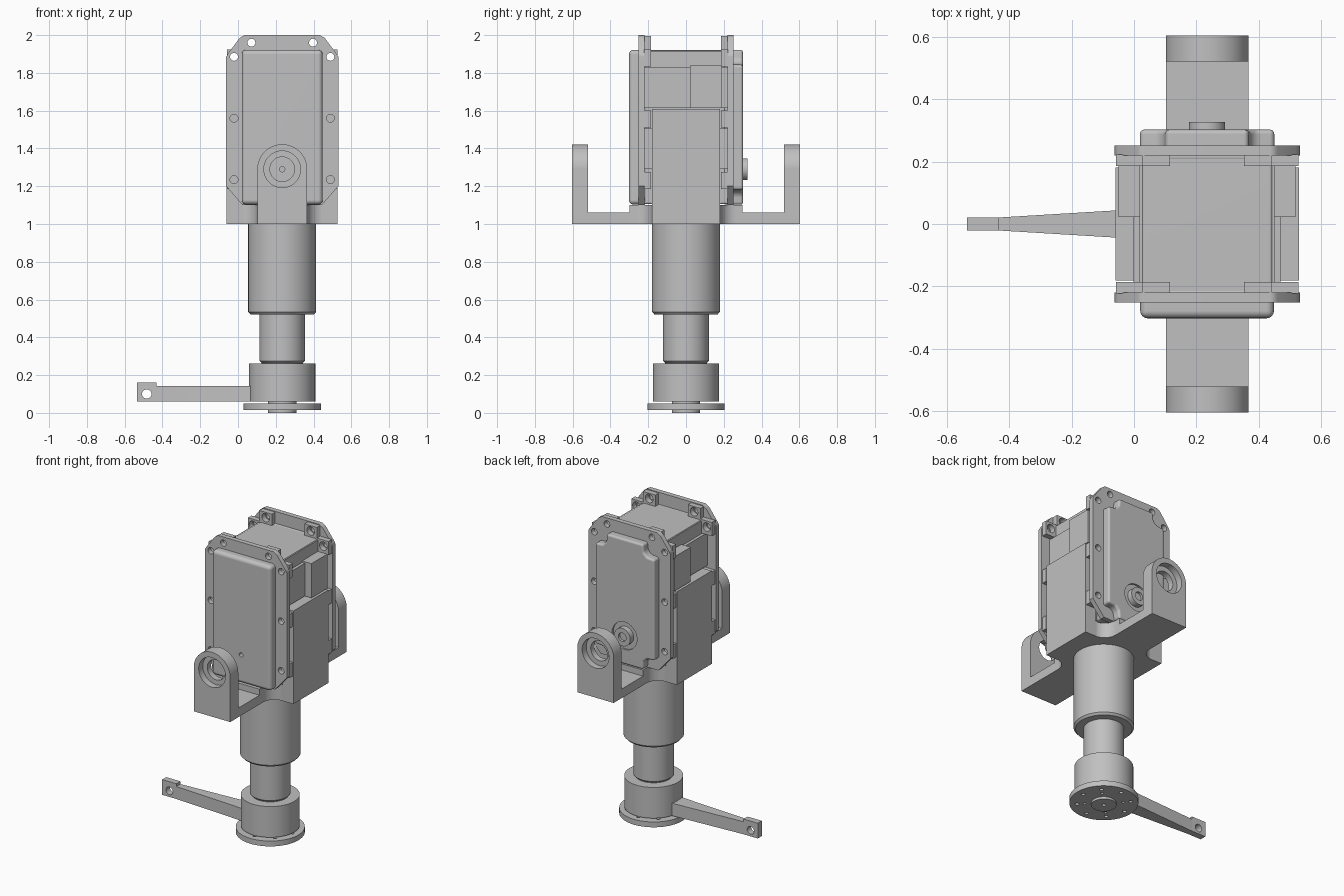
import bpy, bmesh, math

if "Cube" in bpy.data.objects:
    bpy.data.objects.remove(bpy.data.objects["Cube"])

grey = bpy.data.materials.new("machine grey")
grey.use_nodes = True
colour = (0.53, 0.53, 0.53, 1)
grey.diffuse_color = colour
grey.node_tree.nodes["Principled BSDF"].inputs["Base Color"].default_value = colour

CX = 0.234          # main axis of the machine
PIVOT = 1.29        # height of the pivot axis
parts = []


def add_part(name, mesh):
    mesh.materials.append(grey)
    obj = bpy.data.objects.new(name, mesh)
    bpy.context.collection.objects.link(obj)
    parts.append(obj)
    return obj


def prism(name, points, axis, lo, hi, bevel=0):
    """Extrude an outline along y (points are x, z) or z (points are x, y)."""
    place = (lambda a, b, d: (a, d, b)) if axis == "y" else (lambda a, b, d: (a, b, d))
    bm = bmesh.new()
    face = bm.faces.new([bm.verts.new(place(a, b, lo)) for a, b in points])
    moved = bmesh.ops.extrude_face_region(bm, geom=[face])["geom"]
    bmesh.ops.translate(bm, vec=place(0, 0, hi - lo),
                        verts=[v for v in moved if isinstance(v, bmesh.types.BMVert)])
    bmesh.ops.recalc_face_normals(bm, faces=bm.faces)
    if bevel:
        bmesh.ops.bevel(bm, geom=bm.edges[:], offset=bevel, segments=4, profile=0.5, affect="EDGES")
    mesh = bpy.data.meshes.new(name)
    bm.to_mesh(mesh)
    bm.free()
    return add_part(name, mesh)


def rect(x0, x1, y0, y1):
    return [(x0, y0), (x1, y0), (x1, y1), (x0, y1)]


def box(name, x, y, z, bevel=0):
    return prism(name, rect(*x, *y), "z", *z, bevel)


def arc(cx, cy, r, start=0, end=360, n=48):
    count = n if end - start == 360 else n + 1
    angles = [math.radians(start + (end - start) * i / n) for i in range(count)]
    return [(cx + r * math.cos(a), cy + r * math.sin(a)) for a in angles]


def rod(name, cx, cy, r, axis, lo, hi, n=48):
    return prism(name, arc(cx, cy, r, n=n), axis, lo, hi)


def lathe(name, profile, steps=64):
    """Spin an open (radius, height) profile around the main axis and cap it."""
    verts = [(x, y, z) for r, z in profile for x, y in arc(CX, 0, r, n=steps)]
    faces = [list(range(steps))[::-1], list(range(len(verts) - steps, len(verts)))]
    for k in range(0, len(verts) - steps, steps):
        for i in range(steps):
            j = (i + 1) % steps
            faces.append((k + i, k + j, k + steps + j, k + steps + i))
    mesh = bpy.data.meshes.new(name)
    mesh.from_pydata(verts, [], faces)
    return add_part(name, mesh)


def cut(obj, cutters):
    for cutter in cutters:
        bpy.context.view_layer.objects.active = obj
        mod = obj.modifiers.new("cut", "BOOLEAN")
        mod.operation, mod.object, mod.solver = "DIFFERENCE", cutter, "EXACT"
        bpy.ops.object.modifier_apply(modifier=mod.name)
        parts.remove(cutter)
        bpy.data.objects.remove(cutter)


# Foot disc with bolt holes, and its hub
disc = lathe("foot_disc", [(0.205, 0.015), (0.205, 0.05)])
cut(disc, [rod("cutter", *p, 0.012, "z", 0, 0.1, 12) for p in arc(CX, 0, 0.16, n=8)])
cut(disc, [rod("cutter", *p, 0.009, "z", 0, 0.1, 12) for p in arc(CX, 0, 0.115, 45, 405, 4)])
hub = lathe("foot_hub", [(0.075, 0), (0.075, 0.065)])
cut(hub, [rod("cutter", CX, 0, 0.012, "z", -0.1, 0.03, 16)])

# Column: collar, shaft and sleeve
lathe("collar", [(0.175, 0.06), (0.175, 0.262)])
lathe("shaft", [(0.11, 0.2), (0.11, 0.265), (0.121, 0.276), (0.121, 0.56)])
lathe("sleeve", [(0.168, 0.522), (0.18, 0.535), (0.18, 1.01)])

# Lever reaching out of the collar
lever = prism("lever", [(-0.535, -0.021), (-0.43, -0.021), (0.1, -0.053),
                        (0.1, 0.053), (-0.43, 0.021), (-0.535, 0.021)], "z", 0.06, 0.142)
tip = box("lever_tip", (-0.535, -0.432), (-0.021, 0.021), (0.06, 0.16))
for part in (lever, tip):
    cut(part, [rod("cutter", -0.483, 0.1, 0.025, "y", -0.2, 0.2, 24)])

# Cradle floor: wide block with filleted necks leading to the fork arms
neck, fillet, wide = 0.132, 0.085, 0.294
quarter = ([(CX + wide, 0.18)]
           + arc(CX + neck + fillet, 0.18 + fillet, -fillet, 0, 90, 8)[::-1]
           + [(CX + neck, 0.30)])
half = quarter + [(2 * CX - x, y) for x, y in quarter[::-1]]
prism("cradle_floor", half + [(x, -y) for x, y in half[::-1]], "z", 1.0, 1.10)
for s in (-1, 1):
    # Cradle side walls
    box("cradle_wall", sorted((CX + s * wide, CX + s * 0.205)), (-0.181, 0.181), (1.0, 1.61))

    # Fork arm: floor strip and rounded upright with stepped bearing hole
    box("fork_strip", (CX - neck, CX + neck), sorted((s * 0.28, s * 0.56)), (1.0, 1.06))
    upright = prism("fork_upright", [(CX - neck, 1.0), (CX + neck, 1.0)]
                    + arc(CX, PIVOT, neck, 0, 180, 32), "y", *sorted((s * 0.52, s * 0.603)))
    cut(upright, [rod("cutter", CX, PIVOT, 0.065, "y", -0.8, 0.8),
                  rod("cutter", CX, PIVOT, 0.097, "y", *sorted((s * 0.56, s * 0.8)))])

# Motor housing and front cover
box("motor_housing", (CX - 0.21, CX + 0.21), (-0.24, 0.24), (1.105, 1.92), 0.012)
box("housing_middle", (CX - 0.216, CX + 0.216), (-0.185, 0.185), (1.105, 1.915))
cover = box("front_cover", (CX - 0.214, CX + 0.214), (-0.302, -0.20), (1.103, 1.922), 0.024)
cut(cover, [rod("cutter", CX, PIVOT, 0.014, "y", -0.4, -0.27, 16)])

# Back cover with notched corners, and output boss in a shallow recess
notched = []
for sx, sz in ((-1, -1), (1, -1), (1, 1), (-1, 1)):
    corner = [(CX + sx * 0.215, 1.512 + sz * 0.33), (CX + sx * 0.16, 1.512 + sz * 0.335),
              (CX + sx * 0.137, 1.512 + sz * 0.358), (CX + sx * 0.132, 1.512 + sz * 0.41)]
    notched += corner if sx * sz > 0 else corner[::-1]
back = prism("back_cover", notched, "y", 0.20, 0.302, 0.014)
cut(back, [rod("cutter", CX, PIVOT, 0.09, "y", 0.29, 0.4)])
boss = rod("output_boss", CX, PIVOT, 0.058, "y", 0.28, 0.326)
cut(boss, [rod("cutter", CX, PIVOT, 0.028, "y", 0.31, 0.4, 24)])

# Flanges with screw holes and screw lugs behind them
right = [(0.297, 1.20), (0.297, 1.885), (0.285, 1.905), (0.225, 1.985), (0.20, 2.0)]
outline = [(CX - 0.21, 1.10), (CX + 0.21, 1.10)]
outline += [(CX + x, z) for x, z in right] + [(CX - x, z) for x, z in right[::-1]]
screws = [(CX + s * x, z) for s in (-1, 1)
          for x, z in ((0.163, 1.96), (0.255, 1.885), (0.255, 1.56), (0.255, 1.235))]
for s in (-1, 1):
    flange = prism("flange", outline, "y", *sorted((s * 0.22, s * 0.252)))
    cut(flange, [rod("cutter", *p, 0.021, "y", -0.4, 0.4, 20) for p in screws])
    for x, z in screws:
        side = 1 if x > CX else -1
        if z > 1.9:
            size = rect(x - 0.045, x + 0.045, 1.90, 1.995)
        else:
            size = rect(*sorted((CX + side * 0.2, CX + side * 0.292)), z - 0.05, z + 0.04)
        lug = prism("screw_lug", size, "y", *sorted((s * 0.185, s * 0.222)))
        cut(lug, [rod("cutter", x, z, 0.028, "y", -0.4, 0.4, 16)])

# Side panels and connector blocks on both sides of the housing
for s in (-1, 1):
    for z in ((1.29, 1.505), (1.615, 1.83)):
        box("side_panel", sorted((CX + s * 0.2, CX + s * 0.235)), (-0.222, 0.222), z)
    box("connector", sorted((CX + s * 0.2, CX + s * 0.283)), (0.022, 0.19), (1.615, 1.84))

# Smooth shading on curved faces, with flat faces kept flat
bpy.ops.object.select_all(action="DESELECT")
for obj in parts:
    obj.select_set(True)
    bpy.context.view_layer.objects.active = obj
bpy.ops.object.shade_smooth_by_angle(angle=math.radians(32))
for obj in parts:
    obj.modifiers.new("flat faces", "WEIGHTED_NORMAL").keep_sharp = True
